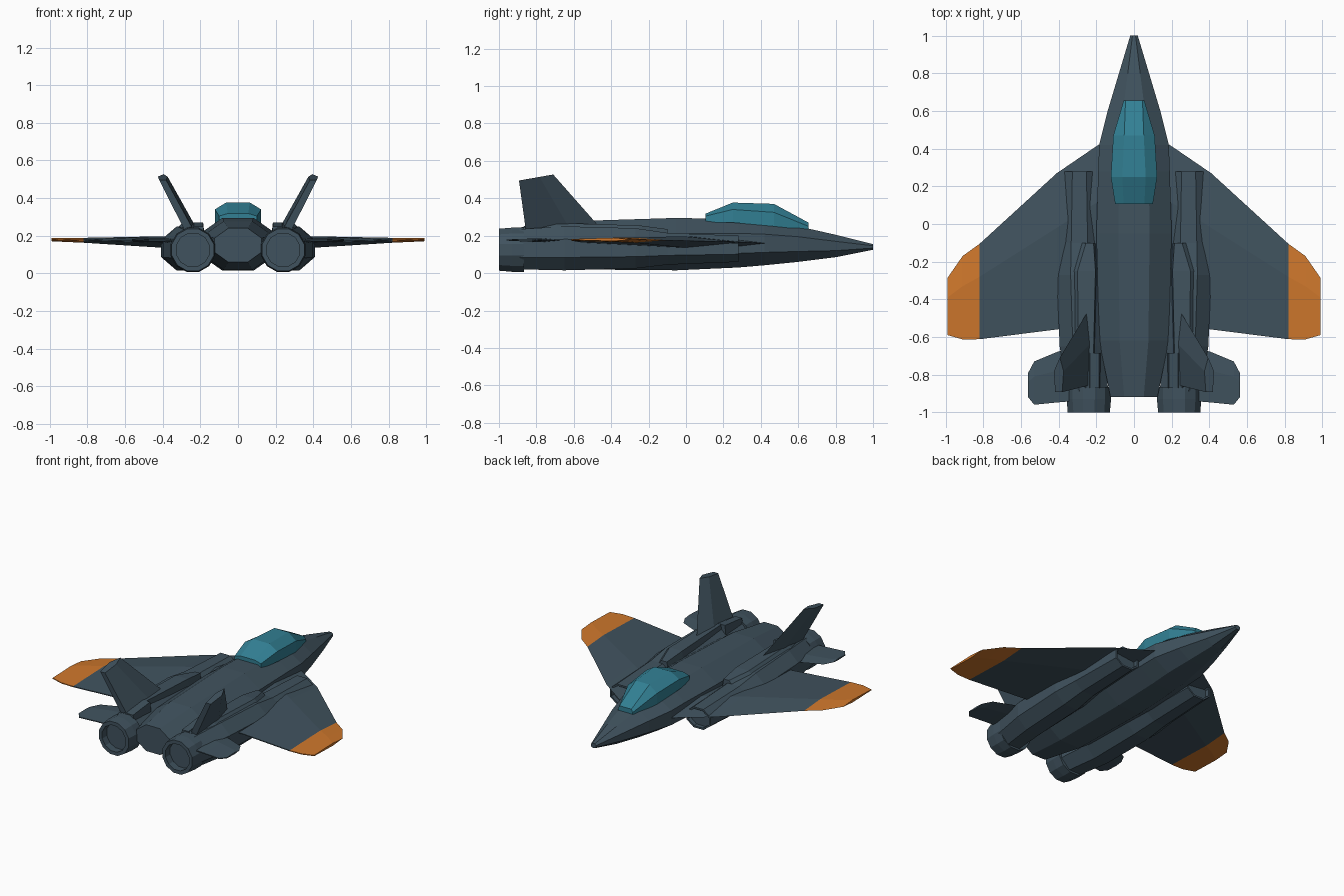
import bpy, bmesh, math

old = bpy.data.objects.get("Cube")
if old:
    bpy.data.objects.remove(old, do_unlink=True)


def material(name, rgb):
    m = bpy.data.materials.new(name)
    m.use_nodes = True
    m.diffuse_color = (*rgb, 1)
    bsdf = next(n for n in m.node_tree.nodes if n.type == "BSDF_PRINCIPLED")
    bsdf.inputs["Base Color"].default_value = (*rgb, 1)
    return m


slate = material("slate grey", (0.051, 0.085, 0.112))
teal = material("canopy teal", (0.032, 0.215, 0.295))
orange = material("tip orange", (0.62, 0.185, 0.025))


def loft(name, rings, mats, mirror=False, rule=None, recess=None):
    """Skin a row of equal-length rings, cap both ends, optionally mirror in x."""
    bm = bmesh.new()
    rows = [[bm.verts.new(p) for p in ring] for ring in rings]
    n = len(rows[0])
    for a, b in zip(rows, rows[1:]):
        for i in range(n):
            j = (i + 1) % n
            bm.faces.new((a[i], a[j], b[j], b[i]))
    caps = [bm.faces.new(rows[0]), bm.faces.new(rows[-1])]
    bmesh.ops.recalc_face_normals(bm, faces=bm.faces)
    if recess:
        # hollow the first end: rim width, then depth along y
        rim, depth = recess
        bmesh.ops.inset_region(bm, faces=[caps[0]], thickness=rim)
        ext = bmesh.ops.extrude_face_region(bm, geom=[caps[0]])
        bm.faces.remove(caps[0])
        moved = [g for g in ext["geom"] if isinstance(g, bmesh.types.BMVert)]
        bmesh.ops.translate(bm, verts=moved, vec=(0, depth, 0))
        bmesh.ops.recalc_face_normals(bm, faces=bm.faces)
    if rule:
        for f in bm.faces:
            f.material_index = rule(f.calc_center_median())
    mesh = bpy.data.meshes.new(name)
    bm.to_mesh(mesh)
    bm.free()
    for m in mats:
        mesh.materials.append(m)
    ob = bpy.data.objects.new(name, mesh)
    bpy.context.collection.objects.link(ob)
    if mirror:
        mod = ob.modifiers.new("Mirror", "MIRROR")
        mod.use_mirror_merge = False
    return ob


def polygon(y, cx, hw, z0, z1, n=8):
    """Flat-topped n-sided section filling the given half width and heights."""
    k = 1 / math.cos(math.pi / n)
    cz, hz = (z0 + z1) / 2, (z1 - z0) / 2
    return [(cx + hw * k * math.cos((i + .5) * math.tau / n), y,
             cz + hz * k * math.sin((i + .5) * math.tau / n)) for i in range(n)]


# Fuselage: y, half width, bottom, top
body = [(1, .02, .125, .155), (.8, .08, .085, .205), (.6, .14, .06, .25),
        (.42, .185, .042, .277), (.28, .19, .03, .288), (-.05, .2, .015, .295),
        (-.62, .185, .02, .277), (-.92, .125, .06, .24)]
loft("fuselage", [polygon(y, 0, w, a, b) for y, w, a, b in body], [slate])

# Canopy: y, lower half width, upper half width, base, shoulder, top
canopy = [(.655, .055, .045, .23, .25, .27), (.47, .11, .052, .25, .325, .37),
          (.25, .123, .062, .27, .34, .377), (.105, .1, .055, .27, .305, .318)]
loft("canopy", [[(-w, y, a), (-w, y, s), (-t, y, b), (t, y, b), (w, y, s), (w, y, a)]
                for y, w, t, a, s, b in canopy], [teal])

# Engine nacelles with hollow intakes: y, centre x, half width, bottom, top
nacelle = [(.28, .29, .09, .06, .2), (-.1, .29, .105, .045, .215),
           (-.27, .285, .125, .025, .24), (-.65, .275, .12, .015, .25),
           (-.89, .245, .108, .02, .235)]
loft("engine_nacelle", [polygon(*s) for s in nacelle], [slate], True,
     recess=(.012, -.03))

# Raised fairings along the nacelle tops: y, inner x, outer x, top
fairing = [(-.1, .2, .29, .235), (-.25, .19, .335, .255),
           (-.69, .2, .33, .268), (-.87, .2, .29, .245)]
loft("nacelle_fairing", [[(a, y, .15), (a + .015, y, z), (b - .035, y, z), (b, y, z - .035),
                          (b, y, .15)] for y, a, b, z in fairing], [slate], True)

# Exhaust nozzles with recessed ends
loft("exhaust_nozzle", [polygon(y, .24, r, .125 - r, .125 + r, 12)
                        for y, r in ((-1, .112), (-.93, .118), (-.865, .118))],
     [slate], True, recess=(.025, .05))


def aerofoil(x, front, ridge, back, z, h):
    return [(x, front, z), (x, ridge, z + h), (x, back, z + .003),
            (x, back, z - .003), (x, ridge, z - h)]


# Wings with painted tips: x, leading edge, ridge, trailing edge, height, half thickness
wing = [(.12, .46, .15, -.53, .16, .035), (.19, .42, .12, -.535, .16, .035),
        (.41, .27, -.02, -.56, .167, .03), (.82, -.105, -.28, -.612, .176, .013),
        (.91, -.17, -.33, -.613, .178, .011), (.99, -.285, -.39, -.59, .18, .009)]
loft("wing", [aerofoil(*s) for s in wing], [slate, orange], True,
     rule=lambda c: 1 if c.x > .82 else 0)

# Tailplanes
tail = [(.25, -.63, -.75, -.935, .175, .012), (.41, -.68, -.78, -.948, .176, .01),
        (.53, -.73, -.81, -.96, .177, .008), (.562, -.79, -.84, -.92, .177, .006)]
loft("tailplane", [aerofoil(*s) for s in tail], [slate], True)


# Canted tail fins: centre x, front y, front z, back y, back z, half thickness
def fin_section(x, yf, zf, yb, zb, t):
    ym, zm = yf * .6 + yb * .4, zf * .6 + zb * .4
    return [(x - .006, yf, zf), (x + t, ym, zm), (x + t * .7, yb, zb),
            (x - t * .7, yb, zb), (x - t, ym, zm)]


loft("tail_fin", [fin_section(.255, -.47, .255, -.855, .22, .034),
                  fin_section(.4, -.71, .527, -.893, .495, .026)], [slate], True)

# Low blocks at the fin roots
loft("fin_root_block", [[(.175, y, .18), (.185, y, z), (.235, y, z), (.245, y, .18)]
                        for y, z in ((-.685, .27), (-.87, .25))], [slate], True)
